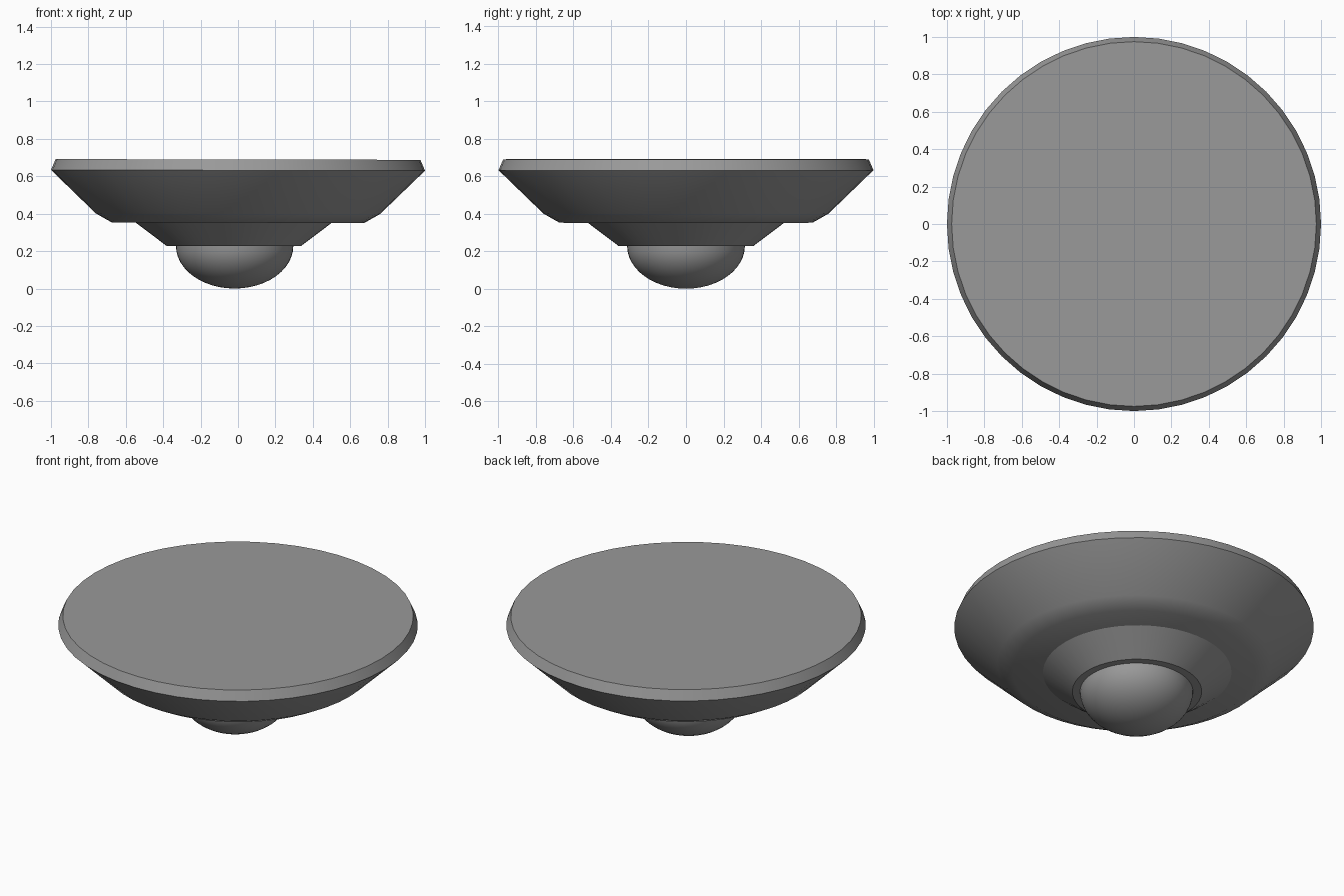
import bpy, bmesh
from math import cos, sin, pi, radians

if "Cube" in bpy.data.objects:
    bpy.data.objects.remove(bpy.data.objects["Cube"])

# dark grey finish shared by all parts
grey = bpy.data.materials.new("dark_grey")
grey.diffuse_color = (0.32, 0.32, 0.32, 1)
grey.use_nodes = True
grey.node_tree.nodes["Principled BSDF"].inputs["Base Color"].default_value = grey.diffuse_color


def lathe(name, profile, x=0.0, tilt=0.0, sides=48, smooth=35):
    """Revolve a bottom-to-top list of (radius, z) points about the vertical axis."""
    bm = bmesh.new()
    rings = []
    for r, z in profile:
        if r == 0:
            rings.append([bm.verts.new((x, 0, z))] * sides)
        else:
            rings.append([bm.verts.new((x + r * cos(2 * pi * i / sides),
                                        r * sin(2 * pi * i / sides),
                                        z - tilt * r * cos(2 * pi * i / sides)))
                          for i in range(sides)])
    for a, b in zip(rings, rings[1:]):
        for i in range(sides):
            j = (i + 1) % sides
            quad = list(dict.fromkeys((a[i], a[j], b[j], b[i])))
            bm.faces.new(quad)
    # close open ends
    if profile[0][0]:
        bm.faces.new(rings[0][::-1])
    if profile[-1][0]:
        bm.faces.new(rings[-1])
    bmesh.ops.recalc_face_normals(bm, faces=bm.faces)
    mesh = bpy.data.meshes.new(name)
    bm.to_mesh(mesh)
    bm.free()
    mesh.materials.append(grey)
    ob = bpy.data.objects.new(name, mesh)
    bpy.context.collection.objects.link(ob)
    bpy.ops.object.select_all(action='DESELECT')
    ob.select_set(True)
    bpy.context.view_layer.objects.active = ob
    bpy.ops.object.shade_smooth_by_angle(angle=radians(smooth))
    return ob


# wide dish with bevelled rim, leaning very slightly
lathe("dish", [(0.675, 0.352), (0.76, 0.40), (1.0, 0.632), (0.975, 0.69)], tilt=0.002)

# tapered collar under the dish
lathe("collar", [(0.36, 0.228), (0.527, 0.354)], x=-0.022)

# rounded dome at the bottom
steps = 12
dome = [(0.314 * sin(pi / 2 * k / steps), 0.228 * (1 - cos(pi / 2 * k / steps)))
        for k in range(steps + 1)]
lathe("dome", dome, x=-0.018)
